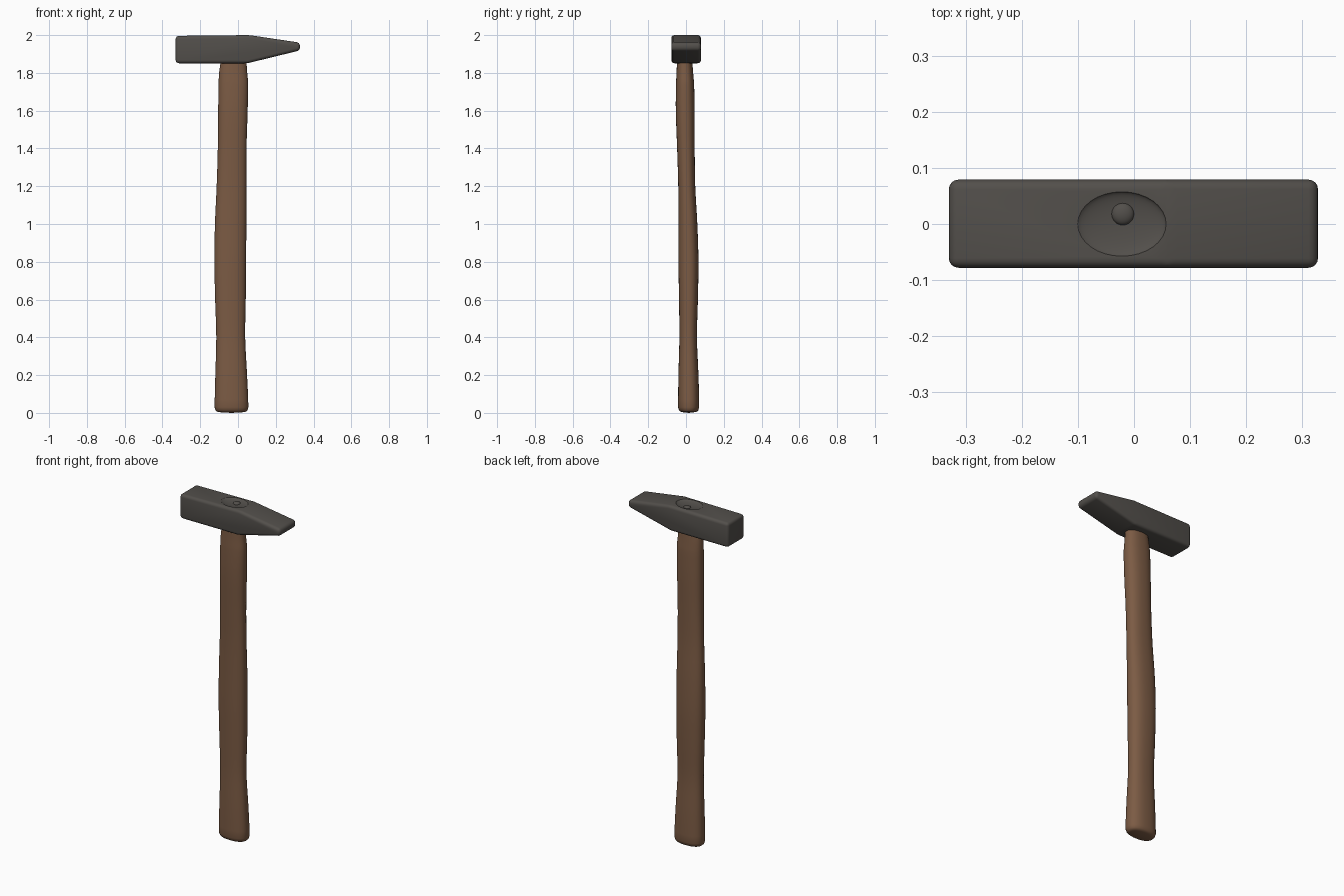
import bpy, bmesh, math

if "Cube" in bpy.data.objects:
    bpy.data.objects.remove(bpy.data.objects["Cube"])


def material(name, color):
    m = bpy.data.materials.new(name)
    m.diffuse_color = (*color, 1.0)
    m.use_nodes = True
    m.node_tree.nodes["Principled BSDF"].inputs["Base Color"].default_value = m.diffuse_color
    return m


steel = material("dark_steel", (0.085, 0.078, 0.070))
wood = material("brown_wood", (0.200, 0.105, 0.058))


def make_object(name, bm, mat):
    bmesh.ops.recalc_face_normals(bm, faces=bm.faces)
    mesh = bpy.data.meshes.new(name)
    bm.to_mesh(mesh)
    bm.free()
    mesh.materials.append(mat)
    ob = bpy.data.objects.new(name, mesh)
    bpy.context.collection.objects.link(ob)
    return ob


def activate(ob):
    bpy.ops.object.select_all(action='DESELECT')
    ob.select_set(True)
    bpy.context.view_layer.objects.active = ob


def smooth(ob, angle):
    activate(ob)
    bpy.ops.object.shade_smooth_by_angle(angle=math.radians(angle))


def ellipsoid(name, centre, radii, mat):
    bm = bmesh.new()
    bmesh.ops.create_uvsphere(bm, u_segments=32, v_segments=20, radius=1)
    bmesh.ops.scale(bm, vec=radii, verts=bm.verts)
    bmesh.ops.translate(bm, vec=centre, verts=bm.verts)
    return make_object(name, bm, mat)


def catmull(a, b, c, d, t):
    return 0.5 * (2 * b + (c - a) * t + (2 * a - 5 * b + 4 * c - d) * t * t
                  + (3 * b - a - 3 * c + d) * t ** 3)


# Handle: oval sections (z, x min, x max, y min, y max), smoothly joined
rows = [
    (0.03, -0.124, 0.055, -0.042, 0.070),
    (0.20, -0.120, 0.048, -0.040, 0.066),
    (0.40, -0.115, 0.038, -0.035, 0.058),
    (0.60, -0.121, 0.041, -0.037, 0.063),
    (0.80, -0.125, 0.043, -0.040, 0.066),
    (1.00, -0.122, 0.044, -0.040, 0.060),
    (1.20, -0.113, 0.044, -0.041, 0.049),
    (1.40, -0.107, 0.045, -0.047, 0.046),
    (1.60, -0.105, 0.051, -0.054, 0.046),
    (1.74, -0.103, 0.054, -0.053, 0.043),
    (1.80, -0.100, 0.049, -0.050, 0.038),
    (1.86, -0.092, 0.045, -0.048, 0.034),
    (1.92, -0.090, 0.045, -0.046, 0.034),
]
# Rounded butt end below the first section
x0, x1, y0, y1 = rows[0][1:]
sections = [(z, x0 + d, x1 - d, y0 + d, y1 - d)
            for z, d in ((0.004, 0.022), (0.007, 0.012), (0.014, 0.005))]
last = len(rows) - 1
for i in range(last):
    pts = [rows[max(i - 1, 0)], rows[i], rows[i + 1], rows[min(i + 2, last)]]
    for k in range(4):
        t = k / 4
        z = rows[i][0] + (rows[i + 1][0] - rows[i][0]) * t
        sections.append((z, *[catmull(*[p[j] for p in pts], t) for j in range(1, 5)]))
sections.append(rows[-1])

N = 40
bm = bmesh.new()
rings = []
for z, xa, xb, ya, yb in sections:
    ring = []
    for k in range(N):
        a = 2 * math.pi * k / N
        c, s = math.cos(a), math.sin(a)
        ux = math.copysign(abs(c) ** 0.85, c)
        uy = math.copysign(abs(s) ** 0.85, s)
        ring.append(bm.verts.new(((xa + xb) / 2 + (xb - xa) / 2 * ux,
                                  (ya + yb) / 2 + (yb - ya) / 2 * uy, z)))
    rings.append(ring)
for r, q in zip(rings, rings[1:]):
    for k in range(N):
        bm.faces.new((r[k], r[(k + 1) % N], q[(k + 1) % N], q[k]))
# slightly domed butt
tip = bm.verts.new(((x0 + x1) / 2, (y0 + y1) / 2, 0.0))
for k in range(N):
    bm.faces.new((rings[0][(k + 1) % N], rings[0][k], tip))
bm.faces.new(rings[-1])
handle = make_object("handle", bm, wood)
smooth(handle, 50)

# Hammer head: side profile with wedge-shaped peen, extruded and rounded
profile = [(-0.33, 1.851), (0.05, 1.851), (0.328, 1.919),
           (0.328, 1.960), (0.06, 2.0), (-0.33, 1.996)]
bm = bmesh.new()
front = bm.faces.new([bm.verts.new((x, -0.078, z)) for x, z in profile])
ext = bmesh.ops.extrude_face_region(bm, geom=[front])
bmesh.ops.translate(bm, vec=(0, 0.157, 0),
                    verts=[g for g in ext["geom"] if isinstance(g, bmesh.types.BMVert)])
bmesh.ops.recalc_face_normals(bm, faces=bm.faces)
bmesh.ops.bevel(bm, geom=bm.edges[:], offset=0.017, segments=4, profile=0.5,
                affect='EDGES', clamp_overlap=True)
head = make_object("hammer_head", bm, steel)

# Shallow oval dish around the eye on top of the head
cutter = ellipsoid("eye_cutter", (-0.022, 0.0, 2.001), (0.08, 0.058, 0.014), steel)
cutter.hide_render = True
mod = head.modifiers.new("eye", 'BOOLEAN')
mod.operation = 'DIFFERENCE'
mod.solver = 'EXACT'
mod.object = cutter
activate(head)
bpy.ops.object.modifier_apply(modifier=mod.name)
bpy.data.objects.remove(cutter, do_unlink=True)
smooth(head, 30)

# Small wedge knob inside the dish
knob = ellipsoid("eye_wedge", (-0.02, 0.018, 1.987), (0.02, 0.02, 0.011), steel)
smooth(knob, 60)
